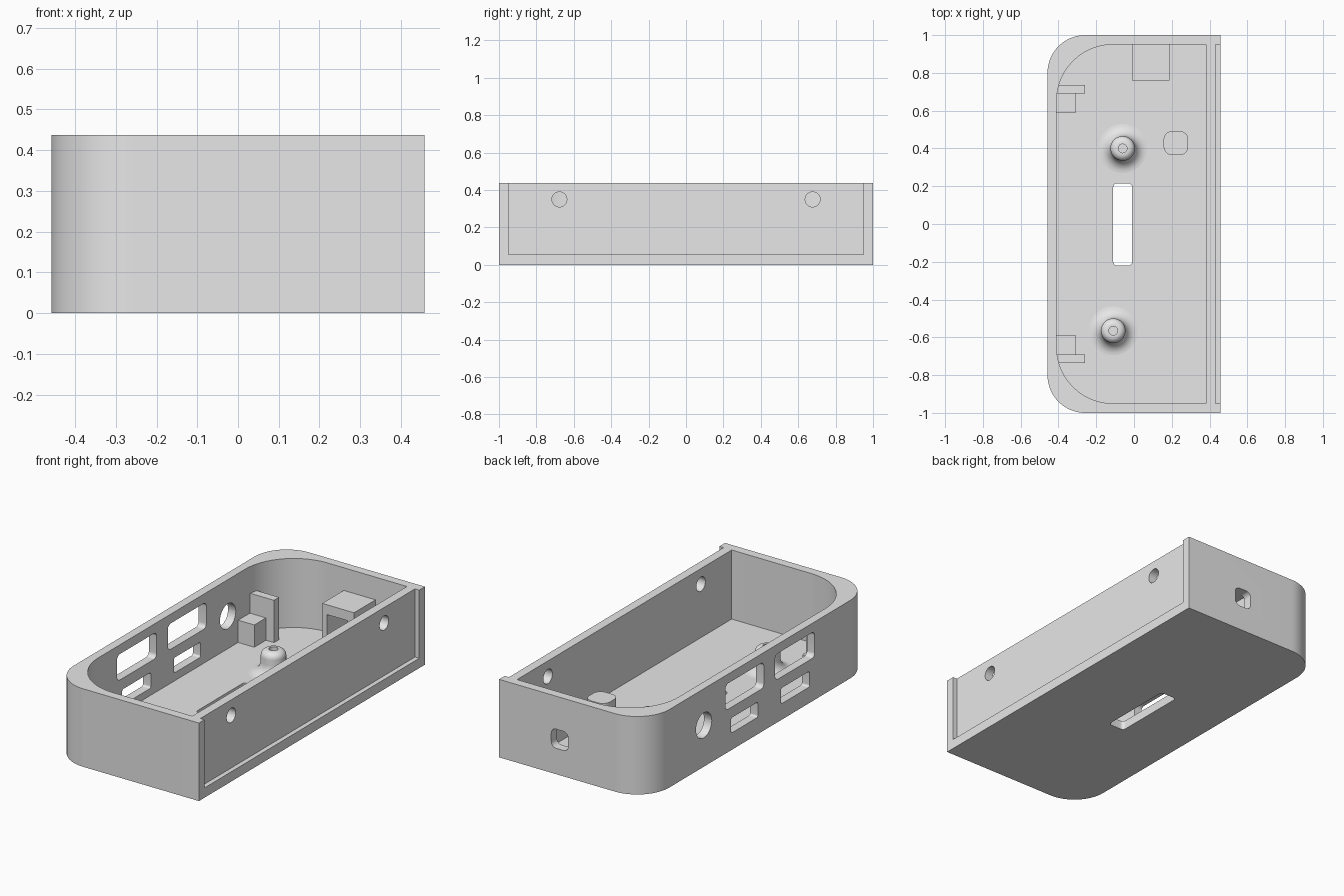
import bpy, bmesh, math
from mathutils import Vector

if "Cube" in bpy.data.objects:
    bpy.data.objects.remove(bpy.data.objects["Cube"], do_unlink=True)

grey = bpy.data.materials.new("light_grey_plastic")
grey.use_nodes = True
grey.diffuse_color = (0.8, 0.8, 0.8, 1)
grey.node_tree.nodes["Principled BSDF"].inputs["Base Color"].default_value = (0.8, 0.8, 0.8, 1)


def make_object(name, bm):
    bmesh.ops.recalc_face_normals(bm, faces=bm.faces)
    mesh = bpy.data.meshes.new(name)
    bm.to_mesh(mesh)
    bm.free()
    mesh.materials.append(grey)
    obj = bpy.data.objects.new(name, mesh)
    bpy.context.collection.objects.link(obj)
    return obj


def rounded_outline(a, b, radii, steps):
    """Rounded rectangle; radii run from the low-low corner counter-clockwise."""
    corners = [(a[0], b[0], 1, 1), (a[1], b[0], -1, 1), (a[1], b[1], -1, -1), (a[0], b[1], 1, -1)]
    points = []
    for i, ((u, v, su, sv), r) in enumerate(zip(corners, radii)):
        if r == 0:
            points.append((u, v))
            continue
        for k in range(steps + 1):
            t = math.pi + math.pi / 2 * (i + k / steps)
            points.append((u + su * r + r * math.cos(t), v + sv * r + r * math.sin(t)))
    return points


def prism(name, x, y, z, axis="z", radii=0, steps=8):
    """Block filling the three ranges, with rounded edges along one axis."""
    if not isinstance(radii, tuple):
        radii = (radii,) * 4
    a, b, depth = {"x": (y, z, x), "y": (x, z, y), "z": (x, y, z)}[axis]
    place = {"x": lambda u, v, d: (d, u, v), "y": lambda u, v, d: (u, d, v),
             "z": lambda u, v, d: (u, v, d)}[axis]
    bm = bmesh.new()
    face = bm.faces.new([bm.verts.new(place(u, v, depth[0]))
                         for u, v in rounded_outline(a, b, radii, steps)])
    ext = bmesh.ops.extrude_face_region(bm, geom=[face])
    move = Vector(place(0, 0, depth[1] - depth[0]))
    bmesh.ops.translate(bm, vec=move, verts=[v for v in ext["geom"] if isinstance(v, bmesh.types.BMVert)])
    return make_object(name, bm)


def activate(obj):
    bpy.ops.object.select_all(action="DESELECT")
    obj.select_set(True)
    bpy.context.view_layer.objects.active = obj


def cut(obj, cutter):
    cutter.hide_render = True
    activate(obj)
    mod = obj.modifiers.new("cut", "BOOLEAN")
    mod.operation = "DIFFERENCE"
    mod.solver = "EXACT"
    mod.object = cutter
    bpy.ops.object.modifier_apply(modifier=mod.name)
    bpy.data.objects.remove(cutter, do_unlink=True)


def smooth(obj):
    activate(obj)
    bpy.ops.object.shade_smooth_by_angle(angle=math.radians(30))


HEIGHT, FLOOR = 0.437, 0.05
LEFT_WALL, RIGHT_WALL = (-0.5, -0.37), (0.35, 0.5)

# Tray shell with its cavity and the panel recess on the right side
shell = prism("case_shell", (-0.458, 0.458), (-1, 1), (0, HEIGHT), radii=(0.2, 0, 0, 0.2), steps=20)
cut(shell, prism("cavity", (-0.41, 0.382), (-0.95, 0.95), (FLOOR, 0.6), radii=(0.3, 0, 0, 0.3), steps=24))
cut(shell, prism("panel_recess", (0.432, 0.6), (-0.95, 0.95), (0.055, 0.6)))

# Slot through the floor
cut(shell, prism("floor_slot", (-0.11, -0.01), (-0.22, 0.215), (-0.1, 0.1), radii=0.02))

# Port openings in the left wall
ports = [((-0.035, 0.305), (0.24, 0.385), 0.025), ((-0.485, -0.135), (0.24, 0.385), 0.025),
         ((0.018, 0.255), (0.095, 0.18), 0.012), ((-0.44, -0.186), (0.09, 0.178), 0.012),
         ((0.426, 0.566), (0.162, 0.302), 0.0699)]
for y, z, r in ports:
    cut(shell, prism("port", LEFT_WALL, y, z, "x", r))

# Screw holes in the right wall
for y in (-0.677, 0.677):
    cut(shell, prism("screw_hole", RIGHT_WALL, (y - 0.04, y + 0.04), (0.31, 0.39), "x", 0.0399))

# Socket opening in the back wall
cut(shell, prism("socket_hole", (0.03, 0.135), (0.9, 1.1), (0.145, 0.252), "y", 0.03))
smooth(shell)

# Hollow socket housing behind the back wall
housing = prism("socket_housing", (-0.01, 0.187), (0.76, 0.951), (0.04, 0.31))
cut(housing, prism("housing_bore", (0.02, 0.145), (0.7, 1.1), (0.138, 0.255)))

# Board brackets, mirrored front to back
for side, s in (("back", 1), ("front", -1)):
    prism(side + "_bracket_plate", (-0.43, -0.26), sorted((s * 0.69, s * 0.735)), (0.04, 0.287))
    prism(side + "_bracket_step", (-0.43, -0.31), sorted((s * 0.587, s * 0.69)), (0.04, 0.175))


def screw_post(name, x, y):
    """Turned post: flared foot, rounded top edge, blind hole."""
    foot, radius, edge, top, bore = 0.065, 0.065, 0.035, 0.18, 0.023
    quarter = [math.pi / 2 * k / 8 for k in range(9)]
    profile = [(radius + foot, 0.04)]
    profile += [(radius + foot * (1 - math.sin(t)), FLOOR + foot * (1 - math.cos(t))) for t in quarter]
    profile += [(radius - edge * (1 - math.cos(t)), top - edge * (1 - math.sin(t))) for t in quarter]
    profile += [(bore, top), (bore, 0.08), (0, 0.08)]
    bm = bmesh.new()
    verts = [bm.verts.new((x + r, y, z)) for r, z in profile]
    edges = [bm.edges.new(pair) for pair in zip(verts, verts[1:])]
    bmesh.ops.spin(bm, geom=verts + edges, cent=(x, y, 0), axis=(0, 0, 1),
                   angle=math.tau, steps=40, use_duplicate=False)
    bmesh.ops.remove_doubles(bm, verts=bm.verts, dist=0.0002)
    smooth(make_object(name, bm))


screw_post("back_screw_post", -0.06, 0.4)
screw_post("front_screw_post", -0.11, -0.565)

# Plain support post with rounded corners
smooth(prism("support_post", (0.157, 0.287), (0.365, 0.492), (0.04, 0.18), radii=0.045))
